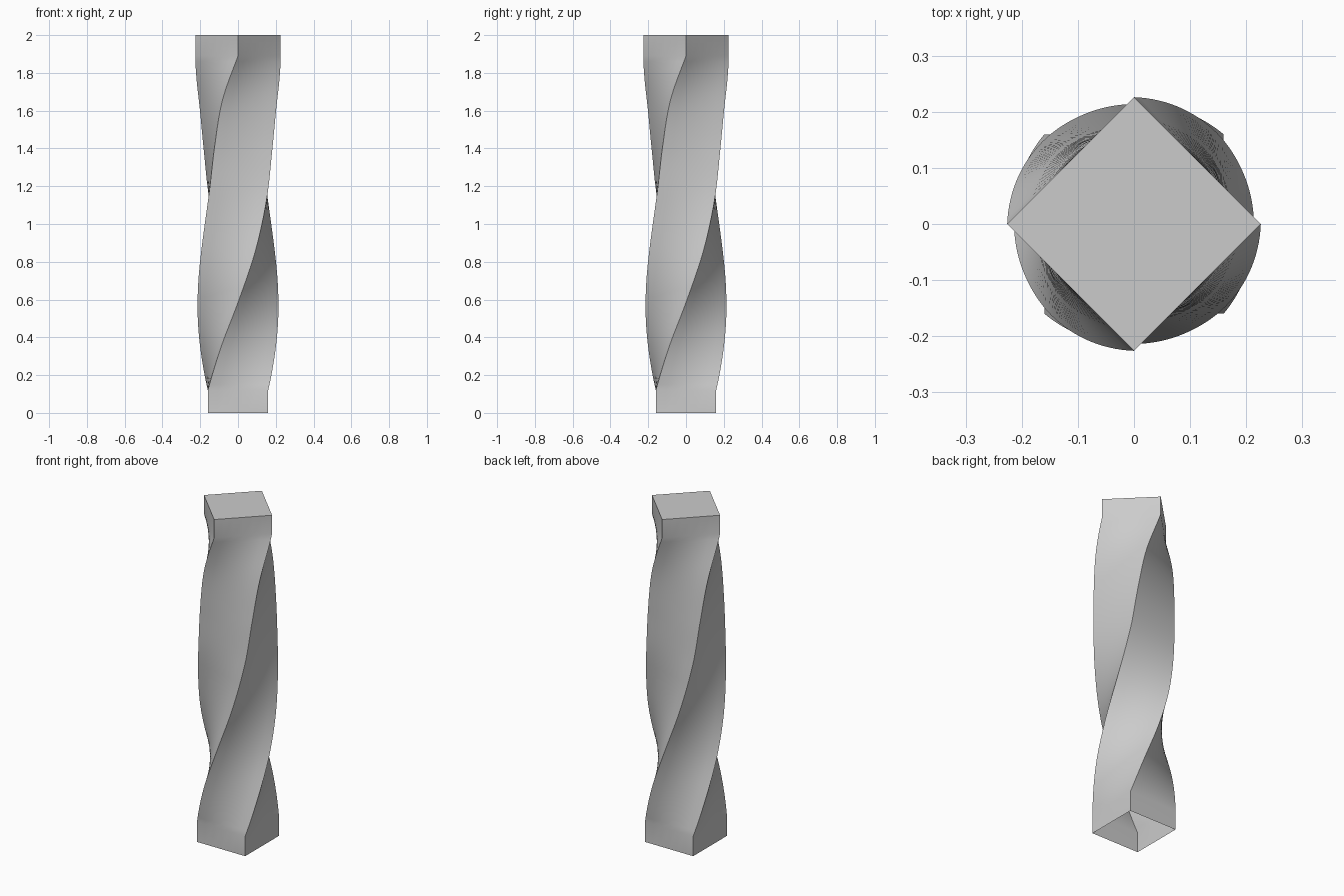
import bpy, bmesh, math

if "Cube" in bpy.data.objects:
    bpy.data.objects.remove(bpy.data.objects["Cube"])

# Twist profile: height, twist angle in degrees, corner radius
KEYS = [(0.12, 0, 0.226), (0.36, 22, 0.219), (0.585, 45, 0.214),
        (0.86, 70.5, 0.215), (1.15, 90, 0.219), (1.40, 100.5, 0.221),
        (1.65, 113, 0.223), (1.89, 135, 0.226)]
HEIGHT = 2.0
RINGS = 60      # rings along the twisted shaft
SPLIT = 6       # strips across each side


def slope(i, c):
    a, b = KEYS[max(i - 1, 0)], KEYS[min(i + 1, len(KEYS) - 1)]
    return (b[c] - a[c]) / (b[0] - a[0])


def sample(z, c):
    """Smooth interpolation of column c of the twist profile."""
    if z <= KEYS[0][0]:
        return KEYS[0][c]
    if z >= KEYS[-1][0]:
        return KEYS[-1][c]
    i = max(k for k in range(len(KEYS) - 1) if KEYS[k][0] <= z)
    h = KEYS[i + 1][0] - KEYS[i][0]
    t = (z - KEYS[i][0]) / h
    return ((2*t**3 - 3*t**2 + 1) * KEYS[i][c] + (t**3 - 2*t**2 + t) * h * slope(i, c)
            + (3*t**2 - 2*t**3) * KEYS[i + 1][c] + (t**3 - t**2) * h * slope(i + 1, c))


def square_ring(bm, z):
    """Square outline at height z, turned by the twist profile."""
    turn, r = math.radians(sample(z, 1)), sample(z, 2)
    corners = [(r * math.cos(turn + math.pi / 4 + k * math.pi / 2),
                r * math.sin(turn + math.pi / 4 + k * math.pi / 2)) for k in range(4)]
    ring = []
    for k in range(4):
        (ax, ay), (bx, by) = corners[k], corners[(k + 1) % 4]
        for s in range(SPLIT):
            f = s / SPLIT
            ring.append(bm.verts.new((ax + (bx - ax) * f, ay + (by - ay) * f, z)))
    return ring


# Straight foot, twisted shaft, straight head
z0, z1 = KEYS[0][0], KEYS[-1][0]
levels = [0.0] + [z0 + (z1 - z0) * i / RINGS for i in range(RINGS + 1)] + [HEIGHT]

bm = bmesh.new()
rings = [square_ring(bm, z) for z in levels]
n = 4 * SPLIT
for lo, hi in zip(rings, rings[1:]):
    for j in range(n):
        k = (j + 1) % n
        bm.faces.new((lo[j], lo[k], hi[k], hi[j]))
        # The four twisting corners stay crisp
        if j % SPLIT == 0:
            bm.edges.get((lo[j], hi[j])).smooth = False

# Flat cap on top; the underside is open
bm.faces.new(rings[-1])

mesh = bpy.data.meshes.new("twisted_column")
bm.to_mesh(mesh)
bm.free()
column = bpy.data.objects.new("twisted_column", mesh)
bpy.context.collection.objects.link(column)

grey = bpy.data.materials.new("light_grey")
grey.diffuse_color = (0.6, 0.6, 0.6, 1)
grey.use_nodes = True
grey.node_tree.nodes["Principled BSDF"].inputs["Base Color"].default_value = grey.diffuse_color
mesh.materials.append(grey)

bpy.context.view_layer.objects.active = column
column.select_set(True)
bpy.ops.object.shade_smooth_by_angle(angle=math.radians(35))
